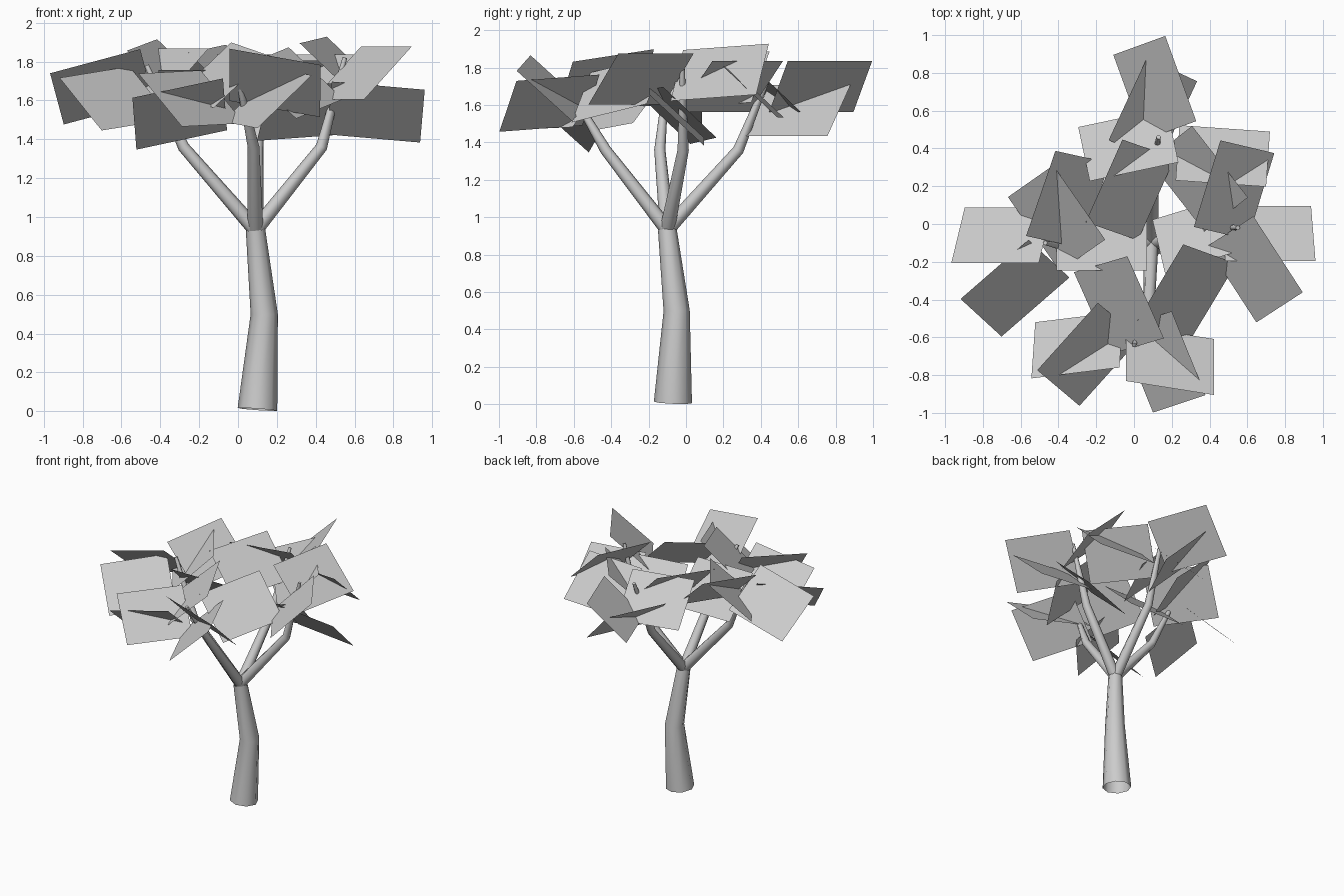
import bpy
import bmesh
from math import radians, sin, cos, pi
from mathutils import Vector, Matrix

default_cube = bpy.data.objects.get("Cube")
if default_cube:
    bpy.data.objects.remove(default_cube, do_unlink=True)

# Single flat colour shared by wood and foliage
grey = bpy.data.materials.new("plain_grey")
grey.use_nodes = True
grey.diffuse_color = (0.6, 0.6, 0.6, 1)
grey.node_tree.nodes["Principled BSDF"].inputs["Base Color"].default_value = grey.diffuse_color


def finish(name, bm, smooth=False):
    """Turn a bmesh into a named object in the scene."""
    mesh = bpy.data.meshes.new(name)
    bm.to_mesh(mesh)
    bm.free()
    mesh.materials.append(grey)
    obj = bpy.data.objects.new(name, mesh)
    bpy.context.collection.objects.link(obj)
    if smooth:
        bpy.ops.object.select_all(action="DESELECT")
        obj.select_set(True)
        bpy.context.view_layer.objects.active = obj
        bpy.ops.object.shade_smooth_by_angle(angle=radians(50))
    return obj


def tapered_tube(name, points, radii, sides=8, cap_end=False):
    """Sweep a shrinking ring along a bent path, open at the start."""
    bm = bmesh.new()
    path = [Vector(p) for p in points]
    rings = []
    for i, (centre, radius) in enumerate(zip(path, radii)):
        before, after = path[max(i - 1, 0)], path[min(i + 1, len(path) - 1)]
        turn = Vector((0, 0, 1)).rotation_difference(after - before)
        rings.append([
            bm.verts.new(centre + turn @ Vector((cos(a), sin(a), 0)) * radius)
            for a in (2 * pi * s / sides for s in range(sides))
        ])
    for low, high in zip(rings, rings[1:]):
        for s in range(sides):
            t = (s + 1) % sides
            bm.faces.new((low[s], low[t], high[t], high[s]))
    if cap_end:
        bm.faces.new(rings[-1])
    return finish(name, bm, smooth=True)


def add_leaf_card(bm, x, y, z, heading, pitch, length=0.48, width=0.4, tilt=43):
    """Add one flat sheet whose right side slopes downhill."""
    place = (Matrix.Translation((x, y, z))
             @ Matrix.Rotation(radians(heading), 4, "Z")
             @ Matrix.Rotation(radians(-pitch), 4, "Y")
             @ Matrix.Rotation(radians(tilt), 4, "X"))
    corners = [(-1, -1), (1, -1), (1, 1), (-1, 1)]
    bm.faces.new([
        bm.verts.new(place @ Vector((end * length / 2, side * width / 2, 0)))
        for end, side in corners
    ])


# Trunk with a bend halfway up
fork = (0.09, -0.1, 0.935)
tapered_tube("trunk", [(0.1, -0.07, 0.01), (0.135, -0.05, 0.5), fork], (0.102, 0.07, 0.05))

# Branches: elbow and tip of each
branches = {
    "left": [(0.43, -0.015, 1.36), (0.55, -0.02, 1.82)],
    "right": [(-0.28, -0.14, 1.36), (-0.47, -0.1, 1.78)],
    "front": [(0.08, -0.43, 1.36), (0.0, -0.64, 1.72)],
    "back": [(0.1, 0.28, 1.36), (0.13, 0.46, 1.8)],
}
for side, bend_and_tip in branches.items():
    tapered_tube(side + "_branch", [fork, *bend_and_tip], (0.04, 0.03, 0.012), cap_end=True)

# Foliage sheets: centre, heading and pitch, grouped by branch
foliage = {
    "left": [
        (0.71, -0.05, 1.54, 180, 5),
        (0.64, -0.24, 1.74, -57, 0),
        (0.53, 0.18, 1.775, 73, 4),
        (0.28, -0.36, 1.69, 59, 12),
        (0.34, 0.24, 1.7, -52, 0),
        (0.36, -0.05, 1.545, 197, -4),
    ],
    "right": [
        (-0.7, -0.06, 1.67, 180, -15),
        (-0.63, -0.34, 1.61, 41, 7),
        (-0.35, 0.13, 1.75, 71, 7),
        (-0.41, 0.03, 1.73, -55, 0),
        (-0.17, -0.1, 1.62, 180, 0),
    ],
    "front": [
        (-0.3, -0.64, 1.53, 187, -12),
        (0.19, -0.72, 1.69, 171, 10),
        (0.15, -0.73, 1.61, -68, -4),
        (-0.24, -0.69, 1.61, 48, 2),
        (-0.08, -0.43, 1.73, -66, -8),
    ],
    "back": [
        (-0.02, 0.18, 1.73, 66, 5),
        (0.11, 0.72, 1.7, -70, 0),
        (0.47, 0.36, 1.67, 176, 0),
        (-0.03, 0.42, 1.7, 192, 0),
        (0.1, 0.6, 1.57, 65, 0),
    ],
}
for side, cards in foliage.items():
    bm = bmesh.new()
    for card in cards:
        add_leaf_card(bm, *card)
    finish(side + "_foliage", bm)
